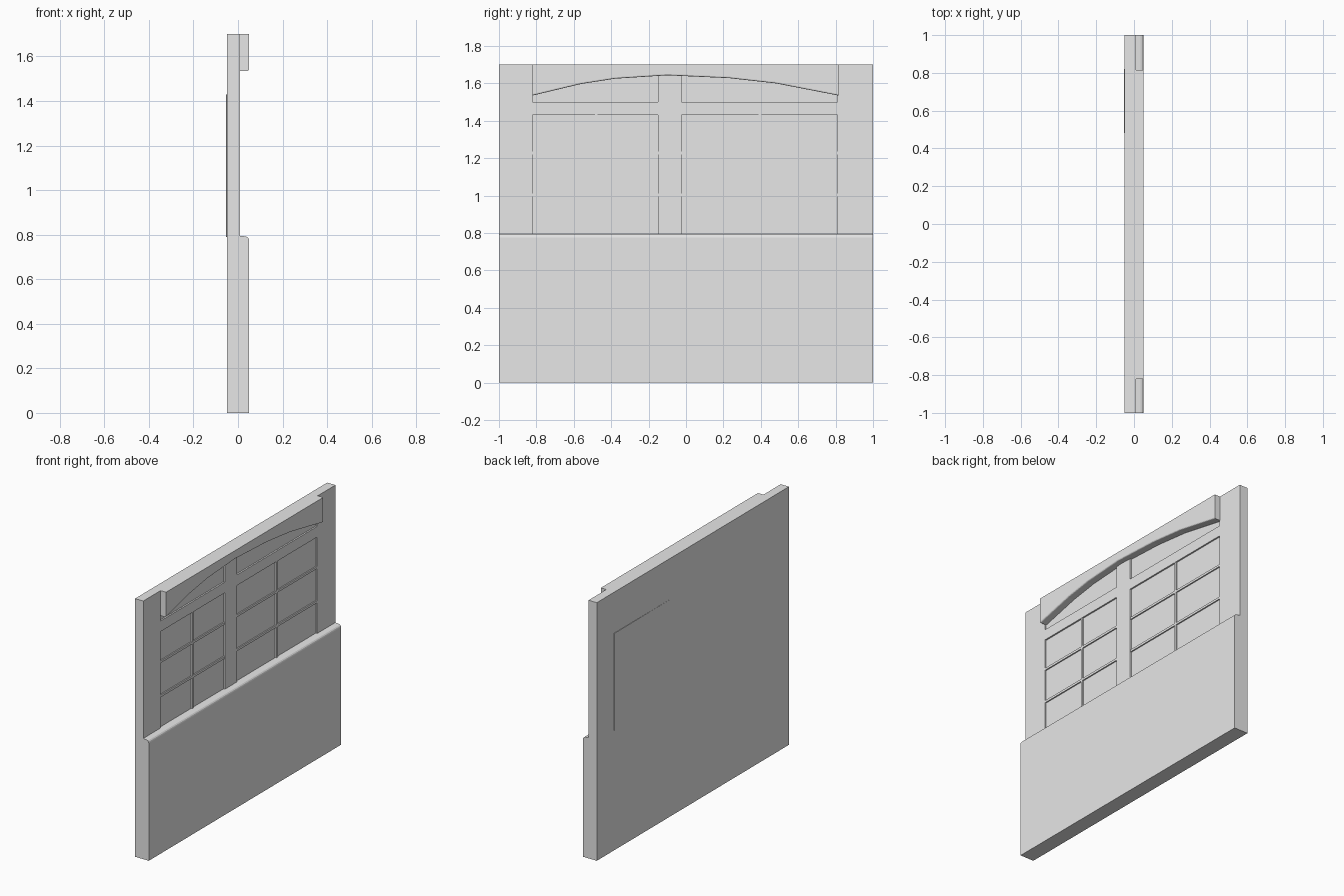
import bpy, bmesh

if "Cube" in bpy.data.objects:
    bpy.data.objects.remove(bpy.data.objects["Cube"])

grey = bpy.data.materials.new("plain_grey")
grey.diffuse_color = (0.8, 0.8, 0.8, 1)
grey.use_nodes = True
grey.node_tree.nodes["Principled BSDF"].inputs["Base Color"].default_value = grey.diffuse_color


def finish(name, bm):
    bmesh.ops.recalc_face_normals(bm, faces=bm.faces)
    mesh = bpy.data.meshes.new(name)
    bm.to_mesh(mesh)
    bm.free()
    mesh.materials.append(grey)
    obj = bpy.data.objects.new(name, mesh)
    bpy.context.collection.objects.link(obj)
    return obj


def prism(name, points, offset, bevel=None, width=0.012):
    """Extrude a flat outline along offset; bevel picks the edges to round."""
    bm = bmesh.new()
    face = bm.faces.new([bm.verts.new(p) for p in points])
    out = bmesh.ops.extrude_face_region(bm, geom=[face])
    bmesh.ops.translate(bm, vec=offset, verts=[v for v in out["geom"] if isinstance(v, bmesh.types.BMVert)])
    if bevel:
        edges = [e for e in bm.edges if all(bevel(v.co) for v in e.verts)]
        bmesh.ops.bevel(bm, geom=edges, offset=width, segments=3, profile=0.5, affect='EDGES')
    return finish(name, bm)


def box(name, x, y, z):
    pts = [(x[0], y[0], z[0]), (x[0], y[1], z[0]), (x[0], y[1], z[1]), (x[0], y[0], z[1])]
    return prism(name, pts, (x[1] - x[0], 0, 0))


# Levels and window bays: (left edge, muntin centre, right edge)
SILL, HEAD, LIGHT, TOP = 0.79, 1.43, 1.50, 1.70
BACK, GLASS, FACE, FRONT = -0.05, 0.0, 0.01, 0.05
MUNTIN_FACE, HALF = 0.008, 0.0075
bays = [(-0.82, -0.48, -0.15), (-0.025, 0.395, 0.81)]

# Backing slab, its front is the recessed panes
box("wall_core", (BACK, GLASS), (-1, 1), (0, TOP))

# Stiles between and beside the windows
for name, y in (("left_stile", (-1, -0.82)), ("centre_mullion", (-0.15, -0.025)),
                ("right_stile", (0.81, 1))):
    box(name, (GLASS, FACE), y, (SILL - 0.02, TOP))

# Rails and muntins of each bay
for a, m, b in bays:
    box("head_rail", (GLASS, FACE), (a, b), (HEAD, LIGHT))
    box("upright_muntin", (GLASS, MUNTIN_FACE), (m - HALF, m + HALF), (SILL - 0.02, HEAD))
    for z in (1.003, 1.228):
        for y in ((a, m - HALF), (m + HALF, b)):
            box("cross_muntin", (GLASS, MUNTIN_FACE), y, (z - HALF, z + HALF))

# Thick lower panel with a rounded top edge
prism("lower_panel", [(GLASS, -1, 0), (FRONT, -1, 0), (FRONT, -1, SILL), (FACE, -1, SILL + 0.005),
                      (GLASS, -1, SILL + 0.005)], (0, 2, 0),
      lambda c: c.x > 0.04 and c.z > 0.5, 0.015)

# Arched valance across the top, rounded along its lower front edge
arch = [(-0.82, 1.535), (-0.56, 1.597), (-0.38, 1.625), (-0.10, 1.643),
        (0.23, 1.628), (0.48, 1.60), (0.815, 1.535)]
outline = arch + [(0.815, TOP), (-0.82, TOP)]
prism("arched_valance", [(GLASS, y, z) for y, z in outline], (FRONT - GLASS, 0, 0),
      lambda c: c.x > 0.04 and c.z < TOP - 0.01, 0.008)

# Slightly tilted pane edge showing through the back
prism("rear_pane", [(-0.0535, 0.82, SILL), (-0.0495, 0.1, SILL), (-0.045, 0.82, SILL)],
      (0, 0, HEAD - SILL))
